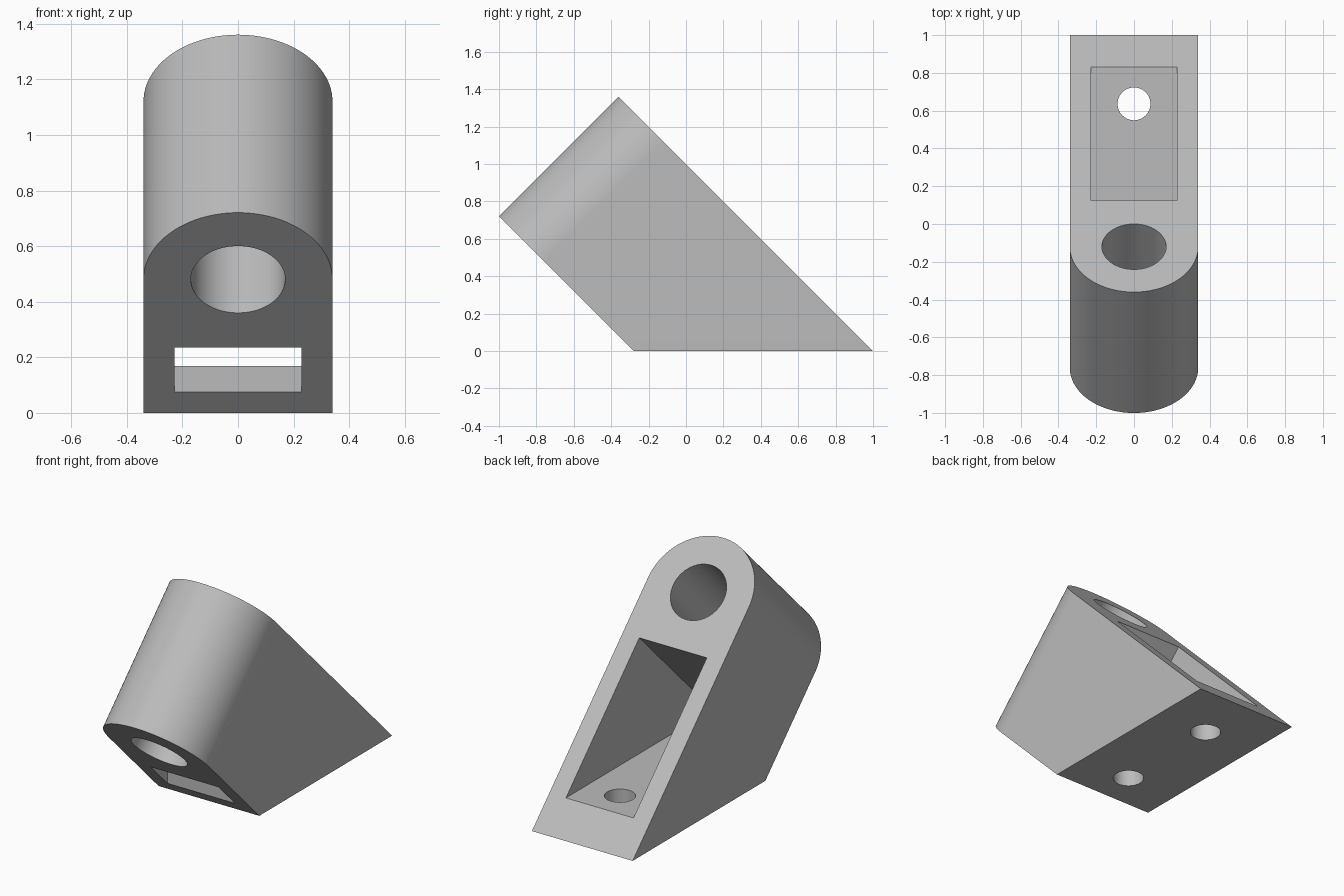
import bpy, bmesh
from math import sin, cos, pi, sqrt, radians
from mathutils import Matrix, Vector

cube = bpy.data.objects.get("Cube")
if cube:
    bpy.data.objects.remove(cube, do_unlink=True)

S = sqrt(0.5)
HALF_W = 0.34           # half width and radius of the rounded end
BORE_U = 1.24 * S       # height of the bore along the slope
BACK, FRONT = 1.0 * S, -0.28 * S
# local frame: x across, y up the slope, z out of the sloped back face
SLOPE = Matrix(((1, 0, 0), (0, -S, S), (0, S, S))).to_4x4()
SIDE = Matrix(((0, 0, 1), (1, 0, 0), (0, 1, 0))).to_4x4()   # profile in y, z
FLAT = Matrix.Identity(4)

grey = bpy.data.materials.new("light_grey")
grey.use_nodes = True
colour = (0.5, 0.5, 0.5, 1)
grey.diffuse_color = colour
grey.node_tree.nodes["Principled BSDF"].inputs["Base Color"].default_value = colour


def arc(cx, cy, r, start, end, steps):
    return [(cx + r * cos(start + (end - start) * i / steps),
             cy + r * sin(start + (end - start) * i / steps)) for i in range(steps + 1)]


def circle(cx, cy, r, steps=64):
    return arc(cx, cy, r, 0, 2 * pi, steps)[:-1]


def prism(name, profile, low, high, frame):
    """Extrude a closed profile from low to high along the frame's z axis."""
    bm = bmesh.new()
    face = bm.faces.new([bm.verts.new((a, b, low)) for a, b in profile])
    new = bmesh.ops.extrude_face_region(bm, geom=[face])["geom"]
    moved = [v for v in new if isinstance(v, bmesh.types.BMVert)]
    bmesh.ops.translate(bm, verts=moved, vec=(0, 0, high - low))
    bm.transform(frame)
    bmesh.ops.recalc_face_normals(bm, faces=bm.faces)
    mesh = bpy.data.meshes.new(name)
    bm.to_mesh(mesh)
    bm.free()
    mesh.materials.append(grey)
    obj = bpy.data.objects.new(name, mesh)
    bpy.context.collection.objects.link(obj)
    return obj


# Round-topped slanted block
outline = [(-HALF_W, -1), (HALF_W, -1)] + arc(0, BORE_U, HALF_W, 0, pi, 64)
block = prism("slanted_bracket", outline, FRONT, BACK, SLOPE)

# Ground trim, bore, open pocket with front slot, and two screw holes
pocket = [(0.215, 0.965), (0.925, 0.255), (0.835, 0.168), (-0.355, 0.168),
          (-0.355, 0.075), (-0.445, -0.015), (-0.605, 0.145)]
cutters = [
    prism("ground_trim", [(-2, -2), (2, -2), (2, 2), (-2, 2)], -2, 0, FLAT),
    prism("bore_cutter", circle(0, BORE_U, 0.17), FRONT - 0.2, BACK + 0.2, SLOPE),
    prism("pocket_cutter", pocket, -0.228, 0.228, SIDE),
]
for y in (0.636, -0.05):
    cutters.append(prism("screw_hole_cutter", circle(0, y, 0.087, 48), -0.1, 0.2, FLAT))

bpy.ops.object.select_all(action="DESELECT")
bpy.context.view_layer.objects.active = block
block.select_set(True)
for cutter in cutters:
    mod = block.modifiers.new(cutter.name, "BOOLEAN")
    mod.operation, mod.solver, mod.object = "DIFFERENCE", "EXACT", cutter
    bpy.ops.object.modifier_apply(modifier=mod.name)
    bpy.data.objects.remove(cutter, do_unlink=True)

bpy.ops.object.shade_smooth_by_angle(angle=radians(30))
